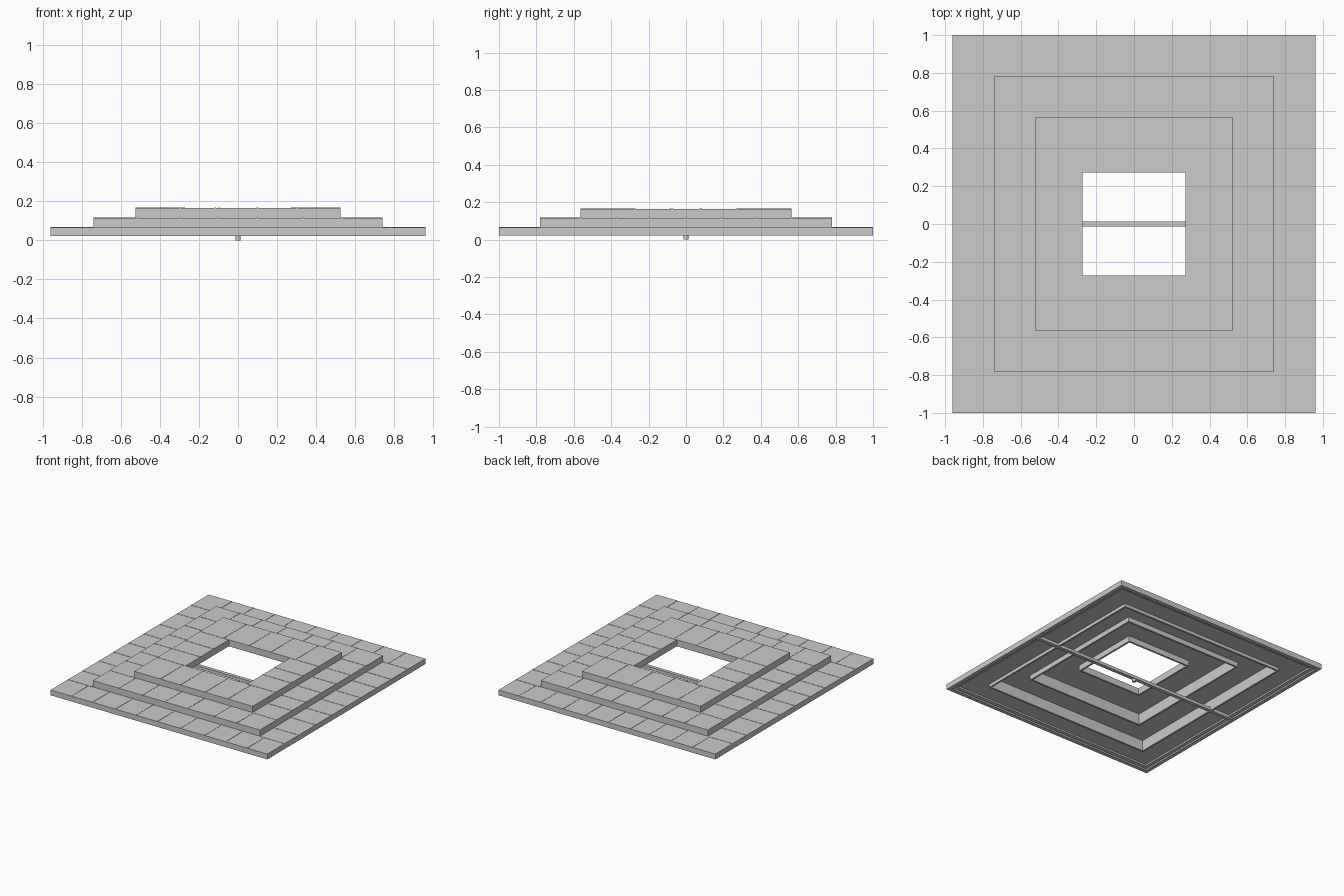
import bpy, bmesh, random
from mathutils import Matrix, Vector

if "Cube" in bpy.data.objects:
    bpy.data.objects.remove(bpy.data.objects["Cube"])

random.seed(4)


def finish(bm, name):
    bmesh.ops.recalc_face_normals(bm, faces=bm.faces)
    me = bpy.data.meshes.new(name)
    bm.to_mesh(me)
    bm.free()
    ob = bpy.data.objects.new(name, me)
    bpy.context.collection.objects.link(ob)
    return ob


def rect_ring(name, profile):
    """Sweep a closed (half_x, half_y, z) profile around a rectangle."""
    bm = bmesh.new()
    loops = [[bm.verts.new((sx * hx, sy * hy, z))
              for sx, sy in ((-1, -1), (1, -1), (1, 1), (-1, 1))]
             for hx, hy, z in profile]
    for a, b in zip(loops, loops[1:] + loops[:1]):
        for i in range(4):
            j = (i + 1) % 4
            bm.faces.new((a[i], a[j], b[j], b[i]))
    return finish(bm, name)


def add_box(bm, lo, hi):
    lo, hi = Vector(lo), Vector(hi)
    m = Matrix.Translation((lo + hi) / 2) @ Matrix.Diagonal((*(hi - lo), 1))
    bmesh.ops.create_cube(bm, size=1, matrix=m)


def seams(name, outer, inner, z):
    """Thin joint strips across the four sides of one tread."""
    bm = bmesh.new()
    w, z0, z1 = 0.004, z - 0.003, z + 0.002
    (ox, oy), (ix, iy) = outer, inner
    for s in (-1, 1):
        # front and back treads: joints run along y
        n = round(2 * ox / 0.2)
        for k in range(1, n):
            x = -ox + 2 * ox * k / n + random.uniform(-0.02, 0.02)
            a, b = sorted((s * iy, s * oy))
            add_box(bm, (x - w, a, z0), (x + w, b, z1))
        # side treads: joints run along x
        n = round(2 * iy / 0.2)
        for k in range(n + 1):
            y = -iy + 2 * iy * k / n
            if 0 < k < n:
                y += random.uniform(-0.02, 0.02)
            a, b = sorted((s * ix, s * ox))
            add_box(bm, (a, y - w, z0), (b, y + w, z1))
    return finish(bm, name)


# Stepped tiers: hollow below, thin tread and a hanging riser
wall = 0.015
t1, t2, t3, hole = (0.96, 1.0), (0.74, 0.78), (0.525, 0.565), (0.272, 0.272)
rect_ring("lower_tier", [
    (*t1, 0.022), (*t1, 0.065), (*t2, 0.065), (*t2, 0.047),
    (0.90, 0.94, 0.047), (0.90, 0.94, 0.034),
    (0.93, 0.97, 0.034), (0.93, 0.97, 0.022)])
rect_ring("middle_tier", [
    (*t2, 0.022), (*t2, 0.115), (*t3, 0.115), (*t3, 0.108),
    (t2[0] - wall, t2[1] - wall, 0.108), (t2[0] - wall, t2[1] - wall, 0.022)])
rect_ring("upper_tier", [
    (*t3, 0.07), (*t3, 0.165), (*hole, 0.165), (*hole, 0.113),
    (hole[0] + wall, hole[1] + wall, 0.113), (hole[0] + wall, hole[1] + wall, 0.158),
    (t3[0] - wall, t3[1] - wall, 0.158), (t3[0] - wall, t3[1] - wall, 0.07)])

# Paving joints
seams("lower_joints", t1, t2, 0.065)
seams("middle_joints", t2, t3, 0.115)
seams("upper_joints", t3, hole, 0.165)

# Cross bar beneath the tiers with a small central peg
bm = bmesh.new()
add_box(bm, (-0.94, -0.014, 0.022), (0.94, 0.014, 0.046))
finish(bm, "cross_bar")
bm = bmesh.new()
bmesh.ops.create_cone(bm, cap_ends=True, segments=12, radius1=0.014, radius2=0.014,
                      depth=0.03, matrix=Matrix.Translation((0, 0, 0.015)))
finish(bm, "centre_peg")
